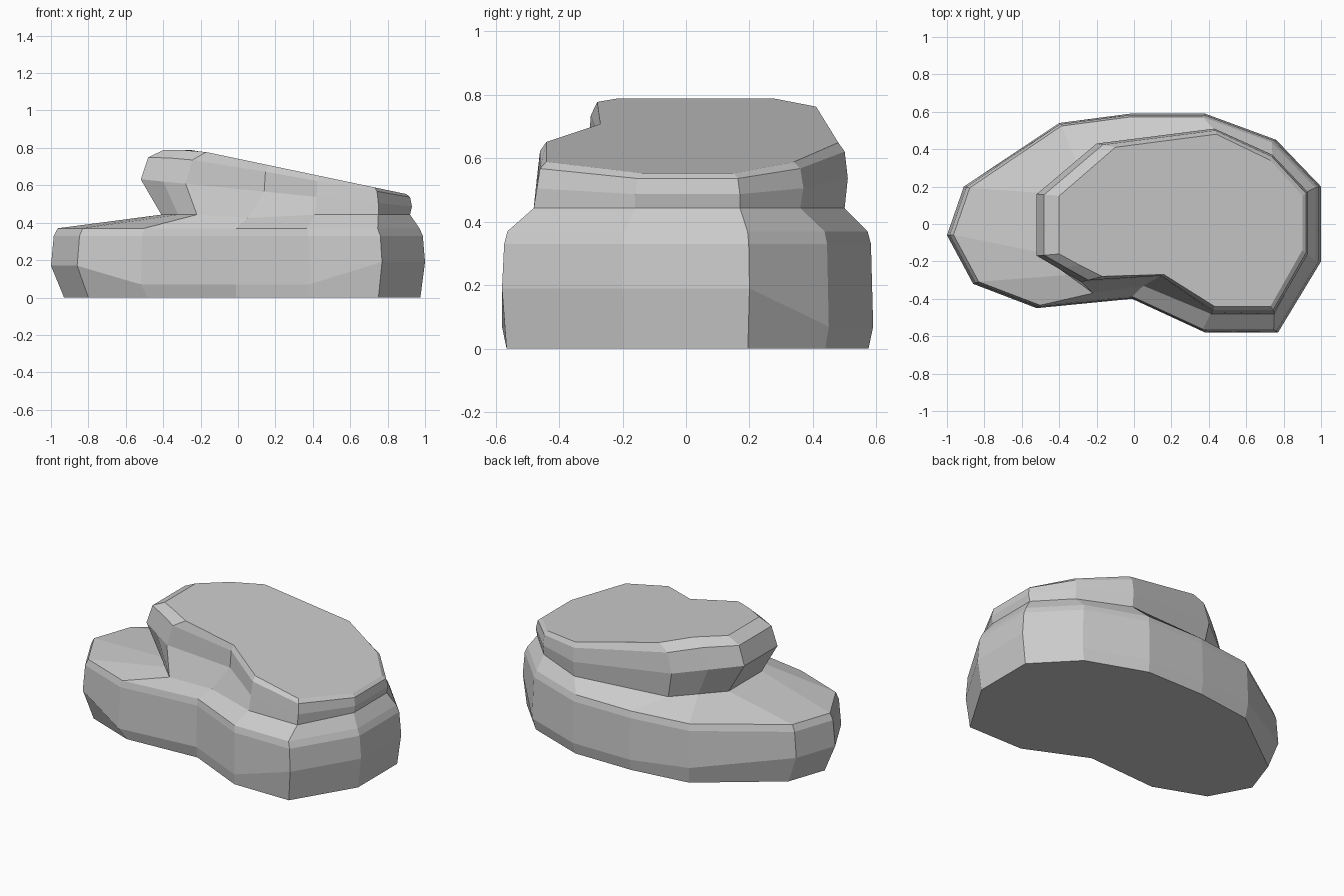
import bpy, bmesh

if "Cube" in bpy.data.objects:
    bpy.data.objects.remove(bpy.data.objects["Cube"])

# Plan outlines, matching point for point around the stone
base = [(-1, -.06), (-.91, .2), (-.4, .54), (-.02, .59), (.38, .59), (.76, .45), (1, .2),
        (1, -.2), (.77, -.58), (.38, -.58), (-.01, -.4), (-.52, -.45), (-.86, -.32)]
girdle_z = [.17, .17, .1, .07, .07, .07, .19, .19, .19, .07, .07, .07, .17]
neck = [(-.41, -.17), (-.41, .16), (-.29, .29), (-.17, .42), (.43, .5), (.74, .36), (.92, .17),
        (.92, -.16), (.75, -.48), (.41, -.48), (.05, -.33), (-.22, -.37), (-.32, -.27)]
slab = [(-.52, -.17), (-.52, .16), (-.36, .295), (-.2, .43), (.43, .51), (.74, .37), (.93, .17),
        (.93, -.16), (.75, -.47), (.42, -.47), (.14, -.28), (-.28, -.31), (-.4, -.24)]
crown = [(-.4, -.16), (-.4, .15), (-.25, .28), (-.1, .41), (.44, .48), (.73, .34), (.9, .15),
         (.9, -.14), (.73, -.44), (.43, -.44), (.16, -.27), (-.17, -.28), (-.29, -.22)]


def shrink(outline, z, left, right):
    """Scale an outline, with a different factor on the left and right."""
    return [(x * (left if x < -.45 else right), y * (left if x < -.45 else right), z)
            for x, y in outline]


def mix(p, q, t):
    return p + (q - p) * t


# Lower stone rings
rings = [shrink(base, 0, .93, .975),
         [(x, y, z) for (x, y), z in zip(base, girdle_z)],
         shrink(base, .33, .985, .988),
         shrink(base, .37, .965, .97)]
# Neck and tilted upper slab rings
rings.append([(x, y, .425 if i == 10 else .443) for i, (x, y) in enumerate(neck)])
mid = [(x, y, .58 - .1 * x) for x, y in slab]
top = [(x, y, min(.788, .742 - .21 * x)) for x, y in crown]
bevel = [(mix(a[0], b[0], .33), mix(a[1], b[1], .33), mix(a[2], b[2], .75))
         for a, b in zip(mid, top)]
rings += [mid, bevel, top]

# Loft the rings into one stone
bm = bmesh.new()
loops = [[bm.verts.new(p) for p in ring] for ring in rings]
n = len(base)
for lo, hi in zip(loops, loops[1:]):
    for i in range(n):
        j = (i + 1) % n
        bm.faces.new((lo[i], lo[j], hi[j], hi[i]))
bm.faces.new(loops[0])
bm.faces.new(loops[-1])
bmesh.ops.recalc_face_normals(bm, faces=bm.faces)

mesh = bpy.data.meshes.new("stepped_rock")
bm.to_mesh(mesh)
bm.free()
rock = bpy.data.objects.new("stepped_rock", mesh)
bpy.context.collection.objects.link(rock)
